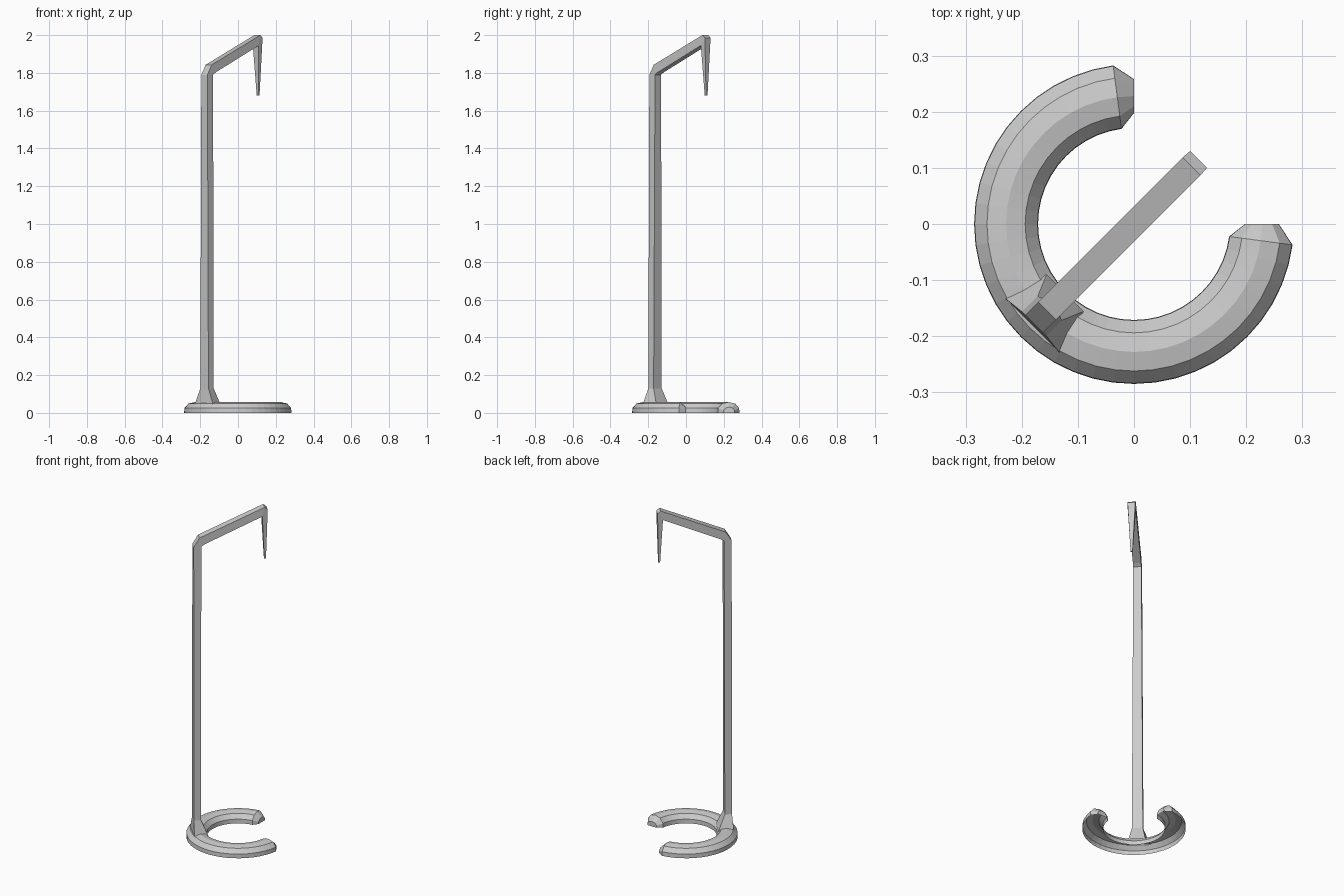
import bpy, bmesh, math
from mathutils import Vector

old = bpy.data.objects.get("Cube")
if old:
    bpy.data.objects.remove(old, do_unlink=True)

grey = bpy.data.materials.new("plain_grey")
grey.use_nodes = True
colour = (0.6, 0.6, 0.6, 1)
grey.diffuse_color = colour
grey.node_tree.nodes["Principled BSDF"].inputs["Base Color"].default_value = colour


def loft(name, loops, closed, cap_start, cap_end):
    """Skin a row of equal-length cross-sections."""
    bm = bmesh.new()
    rows = [[bm.verts.new(p) for p in loop] for loop in loops]
    n = len(rows[0])
    for a, b in zip(rows, rows[1:]):
        for i in range(n if closed else n - 1):
            j = (i + 1) % n
            bm.faces.new((a[i], a[j], b[j], b[i]))
    if cap_start:
        bm.faces.new(rows[0])
    if cap_end:
        bm.faces.new(rows[-1])
    bmesh.ops.recalc_face_normals(bm, faces=bm.faces)
    mesh = bpy.data.meshes.new(name)
    bm.to_mesh(mesh)
    bm.free()
    mesh.materials.append(grey)
    obj = bpy.data.objects.new(name, mesh)
    bpy.context.collection.objects.link(obj)
    return obj


def polar(radius, degrees, z):
    a = math.radians(degrees)
    return Vector((radius * math.cos(a), radius * math.sin(a), z))


def diagonal(d, side, z):
    """Point in the upright plane x = y, shifted sideways."""
    return Vector((d - side, d + side, z))


# Base: three quarters of a domed ring, hollow below, with narrowed tips
RING = 0.228
half = [(0.057, 0), (0.056, 0.025), (0.034, 0.05)]
dome = half + [(0, 0.057)] + [(-r, z) for r, z in reversed(half)]
STEPS = 36
sections = []
for i in range(STEPS + 1):
    scale = 0.53 if i in (0, STEPS) else 1
    angle = 90 + 270 * i / STEPS
    sections.append([polar(RING + r * scale, angle, z * scale) for r, z in dome])
loft("base_ring", sections, False, True, True)


# Upright, arm and hanging spike: one bar of four-sided sections
def section(outer, inner, side):
    (do, zo), (di, zi) = outer, inner
    return [diagonal(do, -side, zo), diagonal(do, side, zo),
            diagonal(di, side, zi), diagonal(di, -side, zi)]


foot = [polar(0.265, 240, 0.045), polar(0.265, 210, 0.045),
        polar(0.18, 210, 0.038), polar(0.18, 240, 0.038)]
bar = [
    foot,
    section((-0.178, 0.13), (-0.15, 0.13), 0.0215),
    section((-0.178, 1.79), (-0.148, 1.79), 0.016),
    section((-0.155, 1.843), (-0.135, 1.802), 0.016),
    section((0.1025, 2.0), (0.094, 1.945), 0.016),
    section((0.115, 1.985), (0.094, 1.94), 0.015),
    section((0.110, 1.68), (0.103, 1.68), 0.004),
]
loft("post_arm_and_spike", bar, True, False, True)
